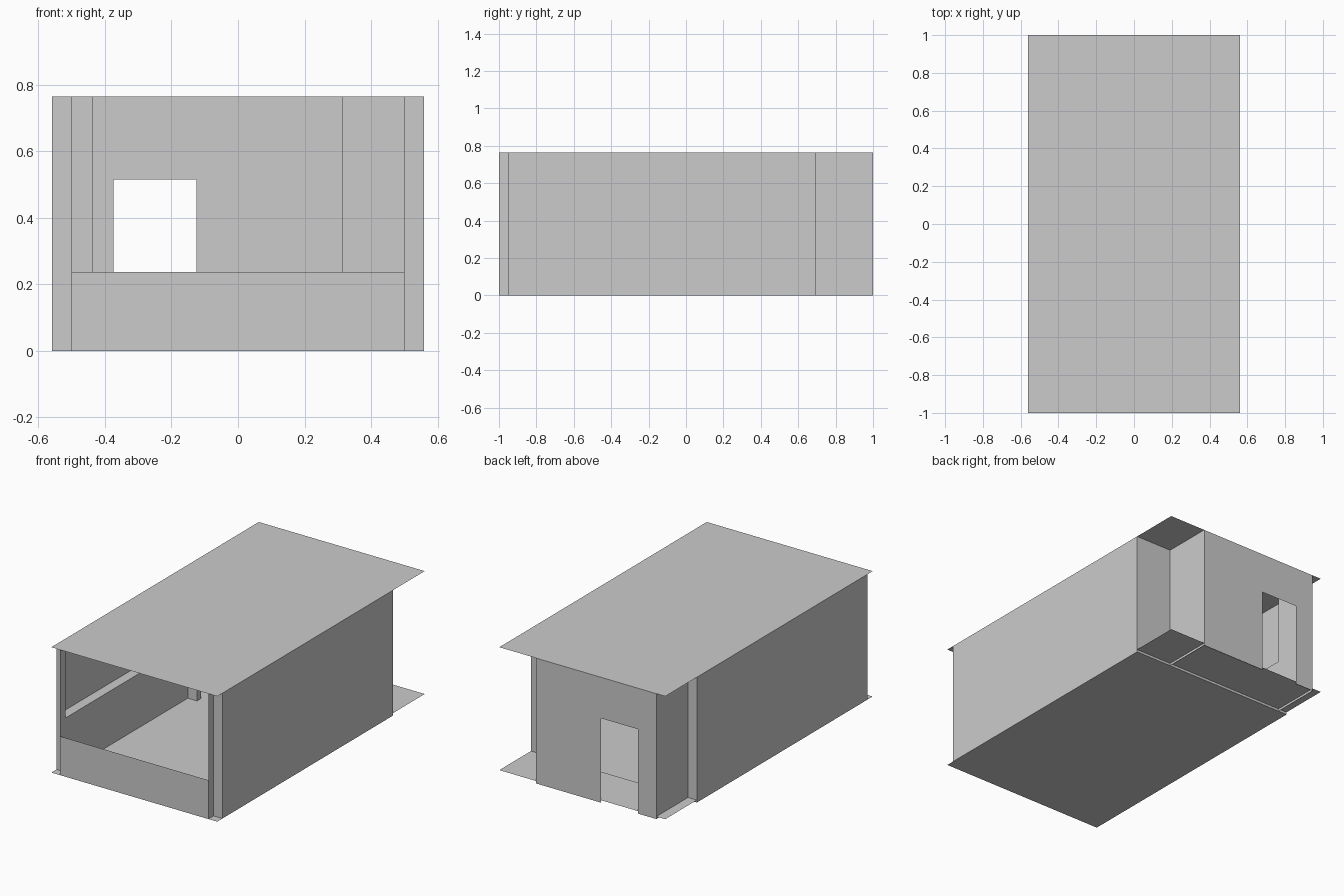
import bpy, bmesh

if "Cube" in bpy.data.objects:
    bpy.data.objects.remove(bpy.data.objects["Cube"])

H = 0.765          # ceiling height
STEP = 0.015       # rear floor is slightly raised
FX, IX = 0.56, 0.5 # outer and inner half widths
YF, YB = -0.95, 0.695


def make(name, faces):
    """Join a few quads into one object with merged corners."""
    bm = bmesh.new()
    for f in faces:
        bm.faces.new([bm.verts.new(p) for p in f])
    bmesh.ops.remove_doubles(bm, verts=bm.verts, dist=0.0005)
    bmesh.ops.recalc_face_normals(bm, faces=bm.faces)
    me = bpy.data.meshes.new(name)
    bm.to_mesh(me)
    bm.free()
    ob = bpy.data.objects.new(name, me)
    bpy.context.collection.objects.link(ob)
    return ob


def wall(path, z0, z1):
    """Upright sheets following a plan path."""
    return [[(*a, z0), (*b, z0), (*b, z1), (*a, z1)] for a, b in zip(path, path[1:])]


def slab(x0, x1, y0, y1, z):
    return [[(x0, y0, z), (x1, y0, z), (x1, y1, z), (x0, y1, z)]]


# Roof and the two floor levels
make("roof", slab(-FX, FX, -1, 1, H))
make("main_floor", slab(-FX, FX, -1, YB, 0))
make("rear_floor", slab(-FX, FX, YB, 1, STEP))
make("floor_step", wall([(-FX, YB), (FX, YB)], 0, STEP))

# Side walls with front corner notches and rear corner recesses
make("left_wall", wall([(-IX, -1), (-IX, YF), (-FX, YF), (-FX, YB), (-IX, YB), (-IX, 1)], 0, H))
make("right_wall", wall([(IX, -1), (IX, YF), (FX, YF), (FX, YB), (0.3125, YB), (0.3125, 1)], 0, H))

# Back wall around the doorway
D0, D1, DH = -0.375, -0.125, 0.515
make("back_wall", wall([(-IX, 1), (D0, 1)], 0, H)
     + wall([(D0, 1), (D1, 1)], DH, H)
     + wall([(D1, 1), (0.3125, 1)], 0, H))

# Low front wall
make("front_parapet", wall([(-IX, -1), (IX, -1)], 0, 0.237))

# Ledge along the inside of the left wall
LZ = 0.33
make("ledge", slab(-FX, -IX, YF, YB, LZ) + wall([(-IX, YF), (-IX, YB)], 0, LZ))

# Slim post standing against the ledge
make("post", wall([(-IX, 0.23), (-0.4375, 0.23), (-0.4375, 0.27), (-IX, 0.27), (-IX, 0.23)], 0, H))
